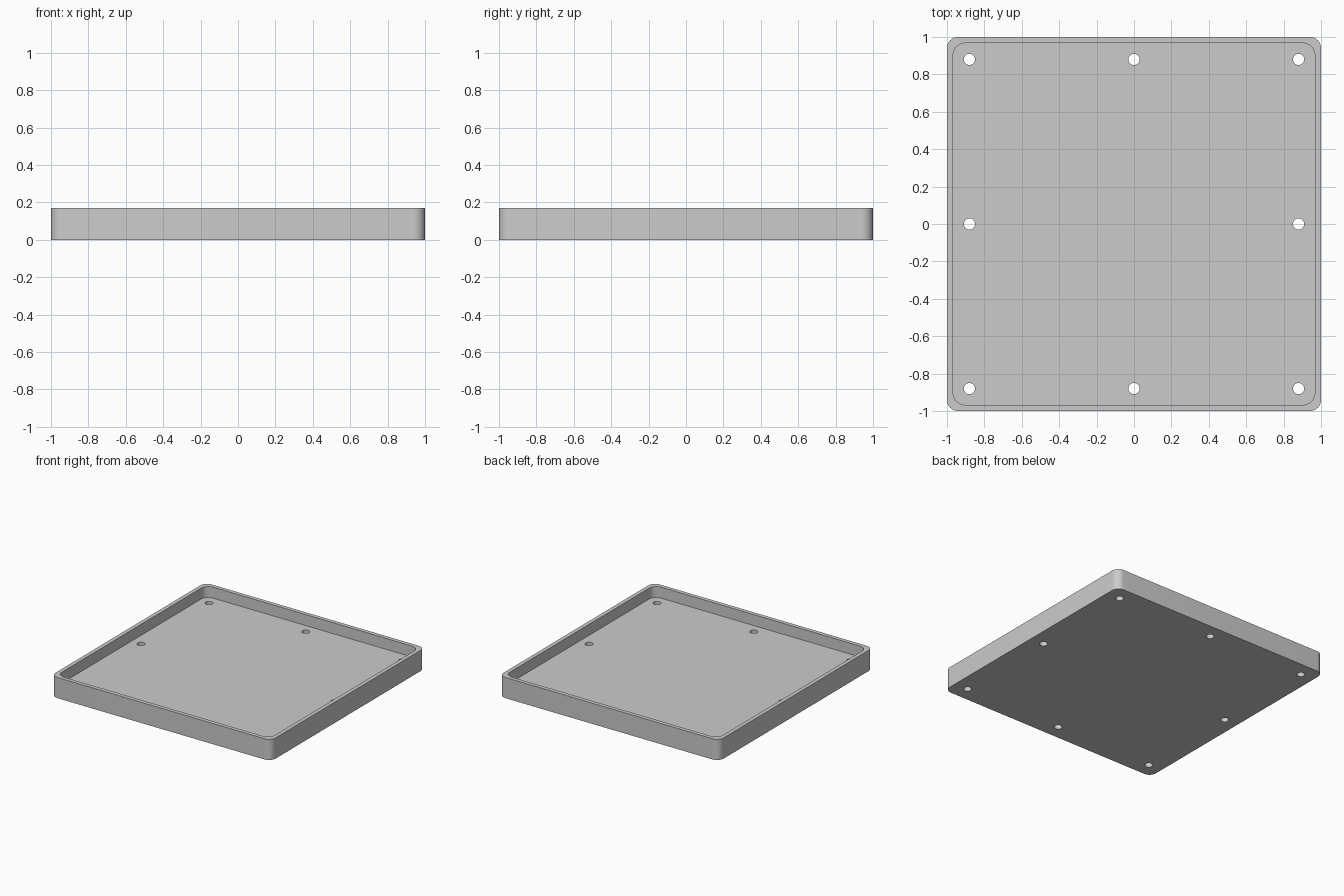
import bpy
import bmesh
from math import cos, sin, pi, radians
from mathutils import Vector

HEIGHT, FLOOR = 0.17, 0.08
HOLE_POS, HOLE_RADIUS = 0.88, 0.03

cube = bpy.data.objects.get("Cube")
if cube:
    bpy.data.objects.remove(cube, do_unlink=True)

grey = bpy.data.materials.new("light grey")
grey.use_nodes = True
colour = (0.6, 0.6, 0.6, 1)
grey.diffuse_color = colour
grey.node_tree.nodes["Principled BSDF"].inputs["Base Color"].default_value = colour


def rounded_square(half, radius, steps=12):
    """Outline of a square with rounded corners."""
    points = []
    for corner in range(4):
        for i in range(steps + 1):
            a = (corner + i / steps) * pi / 2
            c = pi / 4 + corner * pi / 2
            centre = Vector((cos(c), sin(c))) * (half - radius) * 2 ** 0.5
            points.append(centre + Vector((cos(a), sin(a))) * radius)
    return points


def circle(x, y, radius, steps=32):
    return [Vector((x + radius * cos(2 * pi * i / steps),
                    y + radius * sin(2 * pi * i / steps))) for i in range(steps)]


def add_prism(bm, outline, bottom, top):
    """Closed upright prism from an outline."""
    low = [bm.verts.new((p.x, p.y, bottom)) for p in outline]
    high = [bm.verts.new((p.x, p.y, top)) for p in outline]
    bm.faces.new(low[::-1])
    bm.faces.new(high)
    for i in range(len(low)):
        j = (i + 1) % len(low)
        bm.faces.new((low[i], low[j], high[j], high[i]))


def make_object(name, bm):
    mesh = bpy.data.meshes.new(name)
    bm.to_mesh(mesh)
    bm.free()
    mesh.materials.append(grey)
    obj = bpy.data.objects.new(name, mesh)
    bpy.context.collection.objects.link(obj)
    return obj


# Solid body of the tray
bm = bmesh.new()
add_prism(bm, rounded_square(1, 0.06), 0, HEIGHT)
tray = make_object("tray", bm)

# Cutter for the recess inside the rim
bm = bmesh.new()
add_prism(bm, rounded_square(0.967, 0.065), FLOOR, HEIGHT + 0.1)
recess = make_object("recess_cutter", bm)

# Cutter for the eight screw holes around the floor
bm = bmesh.new()
for ix in (-1, 0, 1):
    for iy in (-1, 0, 1):
        if ix or iy:
            add_prism(bm, circle(ix * HOLE_POS, iy * HOLE_POS, HOLE_RADIUS), -0.05, FLOOR + 0.05)
holes = make_object("hole_cutter", bm)

# Cut the tray, then remove the cutters
bpy.context.view_layer.objects.active = tray
for cutter in (recess, holes):
    cutter.hide_render = True
    mod = tray.modifiers.new(cutter.name, 'BOOLEAN')
    mod.operation = 'DIFFERENCE'
    mod.solver = 'EXACT'
    mod.object = cutter
    bpy.ops.object.modifier_apply(modifier=mod.name)
    bpy.data.objects.remove(cutter, do_unlink=True)

# Smooth the rounded corners and holes, keep the edges sharp
bpy.ops.object.select_all(action='DESELECT')
tray.select_set(True)
bpy.ops.object.shade_smooth_by_angle(angle=radians(30))
